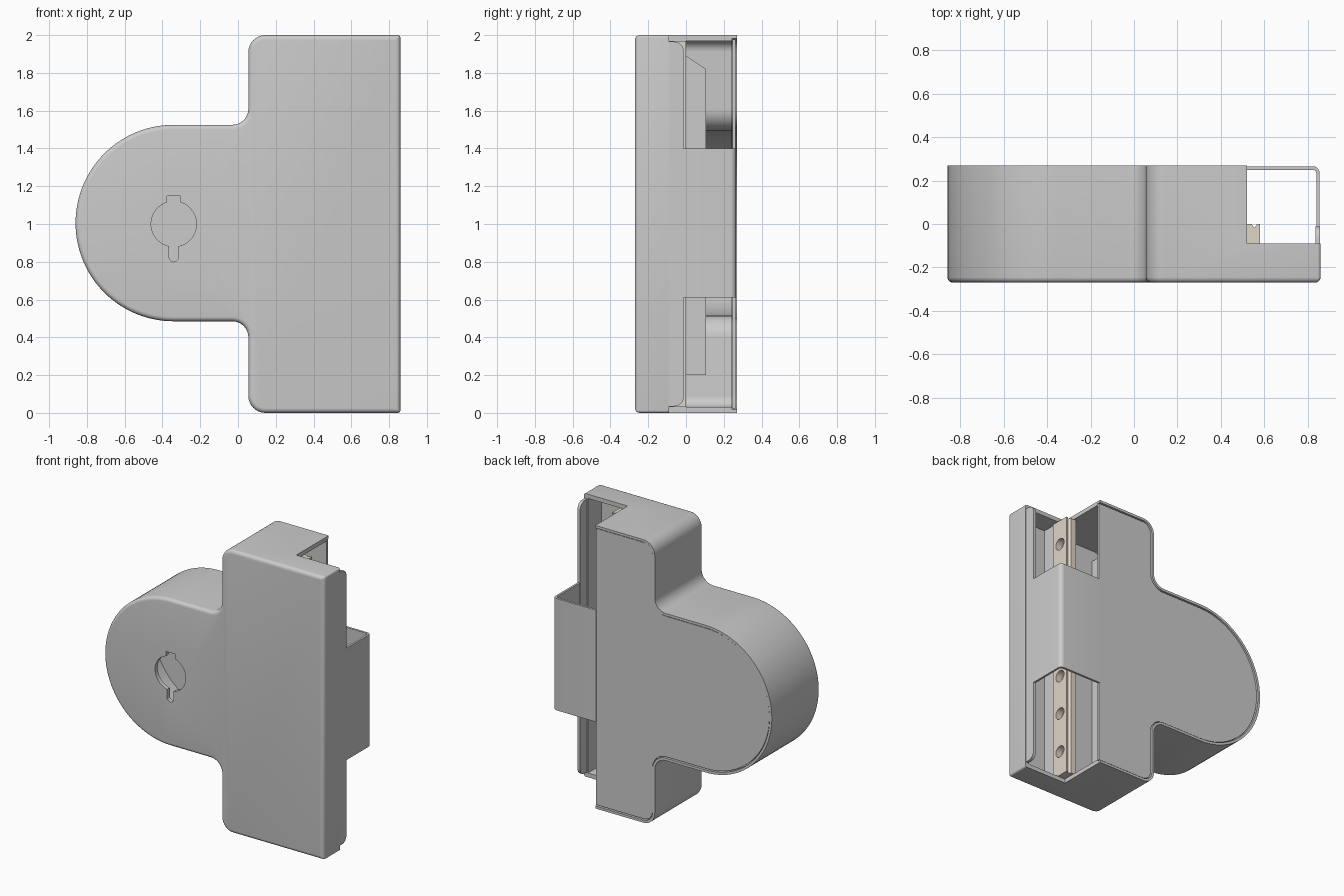
import bpy, bmesh, math
from mathutils import Vector

if "Cube" in bpy.data.objects:
    bpy.data.objects.remove(bpy.data.objects["Cube"])

MAP = {'x': lambda a, b, h: (h, a, b),
       'y': lambda a, b, h: (a, h, b),
       'z': lambda a, b, h: (a, b, h)}


def rounded(corners, d=0.0):
    """Right-angled counter-clockwise outline of (x, y, radius, steps), inset by d."""
    out, n = [], len(corners)
    for i, (x, y, r, steps) in enumerate(corners):
        p = Vector((x, y))
        e1 = (p - Vector(corners[i - 1][:2])).normalized()
        e2 = (Vector(corners[(i + 1) % n][:2]) - p).normalized()
        p += d * (Vector((-e1.y, e1.x)) + Vector((-e2.y, e2.x)))
        r = max(r - d, 0.001) if e1.cross(e2) > 0 else r + d
        c = p - e1 * r + e2 * r
        for k in range(steps + 1):
            t = math.pi / 2 * k / steps
            out.append(c - e2 * r * math.cos(t) + e1 * r * math.sin(t))
    return out


def loft(name, sections, axis):
    """Closed solid through (profile, height) sections of equal point count."""
    bm = bmesh.new()
    loops = [[bm.verts.new(MAP[axis](p[0], p[1], h)) for p in prof] for prof, h in sections]
    n = len(loops[0])
    for a, b in zip(loops, loops[1:]):
        for i in range(n):
            j = (i + 1) % n
            bm.faces.new((a[i], a[j], b[j], b[i]))
    bm.faces.new(loops[0])
    bm.faces.new(loops[-1])
    bmesh.ops.recalc_face_normals(bm, faces=bm.faces)
    me = bpy.data.meshes.new(name)
    bm.to_mesh(me)
    bm.free()
    ob = bpy.data.objects.new(name, me)
    bpy.context.collection.objects.link(ob)
    return ob


def prism(name, prof, axis, lo, hi):
    return loft(name, [(prof, lo), (prof, hi)], axis)


def box(name, x0, x1, y0, y1, z0, z1):
    return prism(name, [(x0, y0), (x1, y0), (x1, y1), (x0, y1)], 'z', z0, z1)


def cut(ob, *cutters):
    for c in cutters:
        c.hide_render = True
        m = ob.modifiers.new('cut', 'BOOLEAN')
        m.operation, m.solver, m.object = 'DIFFERENCE', 'EXACT', c
    bpy.context.view_layer.update()
    dg = bpy.context.evaluated_depsgraph_get()
    me = bpy.data.meshes.new_from_object(ob.evaluated_get(dg))
    ob.modifiers.clear()
    ob.data = me
    for c in cutters:
        bpy.data.objects.remove(c)


def circle(cx, cy, r, a0=0.0, a1=math.tau, n=32, closed=True):
    m = n if closed else n - 1
    return [(cx + r * math.cos(a0 + (a1 - a0) * i / m),
             cy + r * math.sin(a0 + (a1 - a0) * i / m)) for i in range(n)]


# Housing outline seen from the front
OUT = [(0.055, 0, 0.09, 8), (0.86, 0, 0.014, 4), (0.86, 2, 0.014, 4), (0.055, 2, 0.09, 8),
       (0.055, 1.525, 0.085, 8), (-0.86, 1.525, 0.519, 28),
       (-0.86, 0.485, 0.519, 28), (0.055, 0.485, 0.085, 8)]

# Housing shell: rounded front edge, walls, rebated rim, hollow inside
R = 0.025
secs = []
for k in range(6):
    t = math.pi / 2 * k / 5
    secs.append((rounded(OUT, R * (1 - math.sin(t))), -0.27 + R * (1 - math.cos(t))))
secs += [(rounded(OUT), 0.27), (rounded(OUT, 0.018), 0.27), (rounded(OUT, 0.018), 0.243),
         (rounded(OUT, 0.03), 0.243), (rounded(OUT, 0.03), -0.24)]
housing = loft('housing', secs, 'y')

# Keyhole in the front and open right-rear corner
kx, kz, kr = -0.34, 1.0, 0.12
at, ab = math.asin(0.035 / kr), math.asin(0.025 / kr)
q = math.pi / 2
key = circle(kx, kz, kr, -q + ab, q - at, 20, False)
key += [(kx + 0.035, kz + 0.148), (kx - 0.035, kz + 0.148)]
key += circle(kx, kz, kr, q + at, 3 * q - ab, 20, False)
key += circle(kx, kz - 0.175, 0.025, math.pi, math.tau, 9, False)
cut(housing, prism('key_cutter', key, 'y', -0.4, -0.15),
    box('corner_cutter', 0.52, 1, -0.09, 0.5, -0.5, 2.5))

# Back plate sitting in the rim
back = prism('back_plate', rounded(OUT, 0.024), 'y', 0.246, 0.263)
cut(back, box('back_cutter', 0.5205, 1, 0, 0.5, -0.5, 2.5))

# Open-ended sleeve around the middle of the rear corner
sleeve = prism('middle_sleeve', rounded([
    (0.84, -0.1, 0.001, 1), (0.855, -0.1, 0.001, 1), (0.855, 0.266, 0.03, 6),
    (0.515, 0.266, 0.001, 1), (0.515, 0.25, 0.001, 1), (0.84, 0.25, 0.015, 6)]),
    'z', 0.61, 1.4)

# Right side panel with rounded rear corners
panel = prism('side_panel', rounded([
    (-0.24, 0.035, 0.01, 3), (-0.012, 0.035, 0.05, 6),
    (-0.012, 1.965, 0.05, 6), (-0.24, 1.965, 0.01, 3)]), 'x', 0.836, 0.857)

# Drilled rail with a V groove, on a mounting strip
rail = prism('drilled_rail', [(0.5, -0.14), (0.58, -0.14), (0.58, 0), (0.568, 0),
                              (0.555, -0.018), (0.542, 0), (0.5, 0)], 'z', 0.03, 1.97)
cut(rail, *[prism('hole_cutter', circle(-0.07, z, 0.042, n=24), 'x', 0.53, 0.7)
            for z in (0.21, 0.5, 0.785, 1.215, 1.5, 1.79)])
tan = bpy.data.materials.new('tan')
tan.diffuse_color = (0.74, 0.67, 0.58, 1)
tan.use_nodes = True
tan.node_tree.nodes["Principled BSDF"].inputs["Base Color"].default_value = tan.diffuse_color
rail.data.materials.append(tan)
box('rail_base', 0.5, 0.57, -0.242, -0.14, 0.03, 1.97)

# Inner guide with a sloping top
prism('inner_guide', [(-0.24, 0.2), (0.105, 0.2), (0.105, 1.82), (0.0, 1.89), (-0.24, 1.89)],
      'x', 0.12, 0.16)

# Smooth shading with sharp edges kept
for ob in bpy.data.objects:
    ob.select_set(True)
    bpy.context.view_layer.objects.active = ob
bpy.ops.object.shade_smooth_by_angle(angle=math.radians(30))
